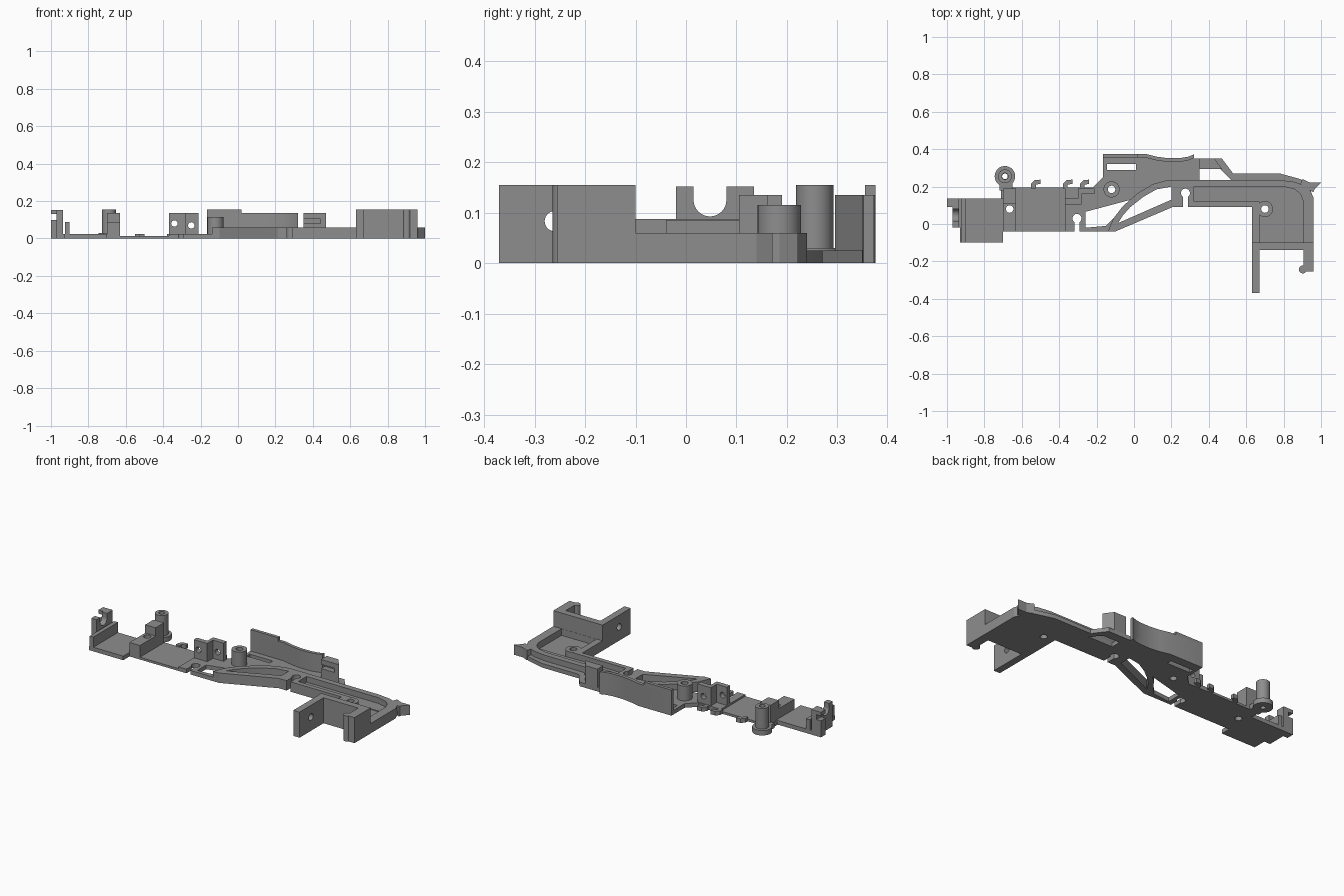
import bpy, bmesh, math
from mathutils import Matrix

if "Cube" in bpy.data.objects:
    bpy.data.objects.remove(bpy.data.objects["Cube"])

grey = bpy.data.materials.new("mid grey")
grey.diffuse_color = (0.27, 0.27, 0.27, 1)
grey.use_nodes = True
grey.node_tree.nodes["Principled BSDF"].inputs["Base Color"].default_value = grey.diffuse_color


def finish(name, bm):
    bmesh.ops.recalc_face_normals(bm, faces=bm.faces)
    me = bpy.data.meshes.new(name)
    bm.to_mesh(me)
    bm.free()
    me.materials.append(grey)
    ob = bpy.data.objects.new(name, me)
    bpy.context.collection.objects.link(ob)
    return ob


def prism(name, pts, z0, z1, cuts=()):
    """Extrude a plan outline upward, then cut openings."""
    bm = bmesh.new()
    f = bm.faces.new([bm.verts.new((x, y, z0)) for x, y in pts])
    r = bmesh.ops.extrude_face_region(bm, geom=[f])
    for v in r["geom"]:
        if isinstance(v, bmesh.types.BMVert):
            v.co.z = z1
    ob = finish(name, bm)
    return cut(ob, cuts) if cuts else ob


def box(name, x0, x1, y0, y1, z0, z1, cuts=()):
    return prism(name, [(x0, y0), (x1, y0), (x1, y1), (x0, y1)], z0, z1, cuts)


def rod(name, c, r, depth, axis="Z", cuts=()):
    bm = bmesh.new()
    bmesh.ops.create_cone(bm, cap_ends=True, segments=32, radius1=r, radius2=r, depth=depth)
    rot = {"Z": Matrix(), "X": Matrix.Rotation(math.pi / 2, 4, "Y"),
           "Y": Matrix.Rotation(math.pi / 2, 4, "X")}[axis]
    bmesh.ops.transform(bm, matrix=Matrix.Translation(c) @ rot, verts=bm.verts)
    ob = finish(name, bm)
    return cut(ob, cuts) if cuts else ob


def cut(ob, cutters):
    for c in cutters:
        m = ob.modifiers.new("cut", "BOOLEAN")
        m.operation, m.solver, m.object = "DIFFERENCE", "EXACT", c
    dg = bpy.context.evaluated_depsgraph_get()
    dg.update()
    me = bpy.data.meshes.new_from_object(ob.evaluated_get(dg))
    ob.modifiers.clear()
    ob.data = me
    for c in cutters:
        bpy.data.objects.remove(c)
    return ob


def hole(x, y, r):
    return rod("cutter", (x, y, 0.1), r, 0.4)


def opening(pts, z0=-0.1):
    return prism("cutter", pts, z0, 0.3)


def slot(x0, x1, y0, y1, z0=-0.1, z1=0.3):
    return box("cutter", x0, x1, y0, y1, z0, z1)


LENS = [(-.085, .005), (.2, .13), (.2, .2), (.12, .185), (.05, .145), (-.02, .09), (-.06, .045)]
TRIANGLE = [(-.26, -.02), (-.15, -.01), (-.11, .03), (-.06, .09), (.02, .135), (.06, .15), (-.26, .065)]
WALL = [(-.165, .375), (.06, .375), (.12, .36), (.18, .352), (.25, .353), (.29, .36), (.32, .372)]

# thin floor plates
box("left_plate", -.71, -.36, -.04, .195, 0, .014, [hole(-.665, .08, .02)])
prism("main_plate",
      [(-.37, -.04), (-.12, -.04), (.1, .08), (.22, .12), (.94, .12), (.95, .2), (.89, .24),
       (.78, .27), (.53, .27), (.47, .35), (.32, .35)] + WALL[::-1][1:]
      + [(-.165, .25), (-.22, .195), (-.37, .195)], 0, .025,
      [opening(LENS), opening(TRIANGLE), hole(-.12, .185, .02), hole(.275, .165, .024),
       slot(.262, .288, .0, .16), hole(-.305, .03, .024), slot(-.318, -.292, -.1, .03),
       hole(.70, .08, .02), slot(-.145, .01, .29, .32),
       opening([(.35, .235), (.52, .235), (.46, .295), (.35, .295)])])

# raised arch and right tray with recessed floor
prism("arched_tray",
      [(-.14, -.04), (-.10, -.04), (.21, .092), (.63, .092), (.63, -.10), (.96, -.10), (.96, .14),
       (.945, .175), (.91, .205), (.86, .225), (.78, .235), (.18, .235), (.10, .213),
       (.02, .165), (-.06, .095), (-.11, .03)], 0, .06,
      [opening(LENS), hole(.275, .165, .024), slot(.262, .288, .0, .16),
       opening([(.32, .12), (.67, .12), (.67, -.099), (.905, -.099), (.905, .12), (.89, .16),
                (.86, .185), (.80, .2), (.32, .2)], .02), hole(.70, .08, .02)])
rod("tray_boss", (.70, .08, .035), .043, .05, "Z", [hole(.70, .08, .02)])
prism("corner_tip", [(.89, .215), (.94, .18), (.96, .17), (.965, .185), (1, .222), (.94, .222), (.90, .24)],
      0, .06)

# tall right bracket
box("bracket_beam", .63, .96, -.14, -.10, 0, .155)
box("bracket_leg", .63, .672, -.37, -.139, 0, .155,
    [rod("cutter", (.65, -.26, .083), .02, .2, "X")])
box("bracket_arm", .905, .96, -.255, -.139, 0, .155)
rod("bracket_foot", (.903, -.243, .0775), .021, .155)

# curved back wall, higher on its left end
inner = [(x, y - .02) for x, y in WALL]
prism("back_wall", WALL + inner[::-1], 0, .135)
box("back_wall_top", -.165, .02, .355, .375, .13, .155)

# slotted post behind the opening
prism("slotted_post", [(.35, .295), (.47, .295), (.43, .35), (.35, .35)], .02, .135,
      [slot(.34, .44, .28, .33, .08, .105)])

# screw bosses
rod("middle_boss", (-.12, .185, .065), .043, .10, "Z", [hole(-.12, .185, .02)])
rod("left_boss_base", (-.69, .255, .015), .055, .03, "Z", [hole(-.69, .255, .015)])
rod("left_boss", (-.69, .255, .085), .037, .14, "Z", [hole(-.69, .255, .017)])
box("left_boss_bridge", -.72, -.65, .18, .225, 0, .03)

# stepped block beside the left end
box("block_low", -.70, -.63, -.04, .11, 0, .085, [hole(-.665, .08, .02)])
box("block_high", -.70, -.63, .11, .19, 0, .135)

# drilled upright plates
for n, x0, x1, y0, hx, hz in (("outer", -.37, -.30, .105, -.34, .08), ("inner", -.29, -.21, .16, -.25, .07)):
    box(n + "_upright", x0, x1, y0, y0 + .03, .01, .135,
        [rod("cutter", (hx, y0 + .015, hz), .017, .2, "Y")])
box("upright_web", -.30, -.28, .105, .19, .01, .135)

# small wire hooks on the back edge
for i, x in enumerate((-.535, -.365, -.275)):
    prism("wire_hook_%d" % i, [(x - .015, .19), (x + .01, .19), (x + .01, .21), (x + .035, .215),
                               (x + .035, .237), (x + .005, .235), (x - .015, .215)], 0, .025)

# left end plate, rail and cradle
box("end_plate", -.93, -.70, -.10, .135, 0, .025)
box("end_rail", -.925, -.90, -.10, .135, 0, .087)
box("end_cradle", -.97, -.935, -.02, .135, 0, .152,
    [slot(-1.1, -.8, .015, .08, .125, .3), rod("cutter", (-.95, .0475, .125), .0325, .3, "X")])
box("cradle_link", -.94, -.92, -.02, .135, 0, .025)
box("cradle_top_tab", -1, -.965, .09, .135, .13, .152)
box("cradle_low_tab", -1, -.965, .09, .135, 0, .10)

# smooth only the shallow angles of the round parts
for ob in bpy.data.objects:
    ob.select_set(True)
    bpy.context.view_layer.objects.active = ob
bpy.ops.object.shade_smooth_by_angle(angle=math.radians(20))
